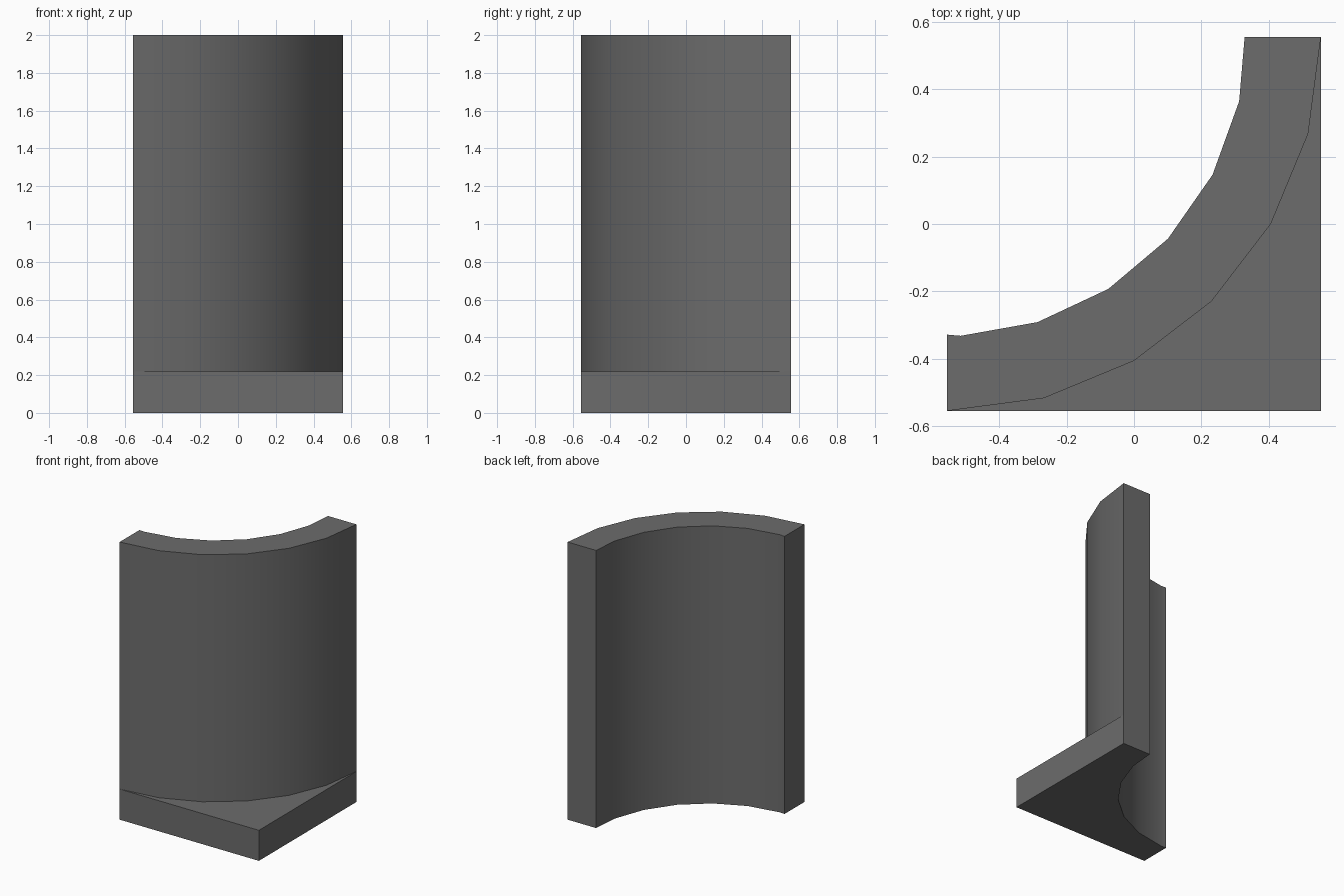
import bpy, bmesh
from math import radians, cos, sin, tan
from mathutils import Vector

cube = bpy.data.objects.get("Cube")
if cube:
    bpy.data.objects.remove(cube, do_unlink=True)

HALF, TOP, BASE_TOP = 0.555, 2.0, 0.22
OUTER, INNER, STEP = 2 * HALF, 0.888, 15

# Single dark grey material
grey = bpy.data.materials.new("dark grey")
grey.use_nodes = True
colour = (0.15, 0.15, 0.15, 1)
grey.diffuse_color = colour
grey.node_tree.nodes["Principled BSDF"].inputs["Base Color"].default_value = colour


def arc_point(radius, degrees):
    """Point on an arc centred on the back right corner of the footprint."""
    a = radians(degrees)
    return Vector((-HALF + radius * cos(a), HALF - radius * sin(a), 0))


def raise_faces(bm, faces, height):
    result = bmesh.ops.extrude_face_region(bm, geom=faces)["geom"]
    verts = [g for g in result if isinstance(g, bmesh.types.BMVert)]
    bmesh.ops.translate(bm, verts=verts, vec=(0, 0, height))
    return [g for g in result if isinstance(g, bmesh.types.BMFace)]


bm = bmesh.new()

# Footprint: curved wall strip and the corner block in front of it
outer = [bm.verts.new(arc_point(OUTER, i * STEP)) for i in range(7)]
end_radius = 0.8836
inner_points = [arc_point(end_radius, 0)]
inner_points += [arc_point(INNER, 12.4 + i * STEP) for i in range(6)]
inner_points.append(arc_point(end_radius, 90))
inner = [bm.verts.new(p) for p in inner_points]
corner = bm.verts.new((HALF, -HALF, 0))
wall = bm.faces.new(outer + inner[::-1])
block = bm.faces.new(outer[::-1] + [corner])

# Raise both to the base height, then the wall alone to the top
tops = raise_faces(bm, [wall, block], BASE_TOP)
wall_top = max(tops, key=lambda f: len(f.verts))
raise_faces(bm, [wall_top], TOP - BASE_TOP)
bmesh.ops.recalc_face_normals(bm, faces=bm.faces[:])

mesh = bpy.data.meshes.new("curved_corner_wall")
bm.to_mesh(mesh)
bm.free()
mesh.materials.append(grey)
obj = bpy.data.objects.new("curved_corner_wall", mesh)
bpy.context.collection.objects.link(obj)

# Smooth curves with crisp corners
bpy.ops.object.select_all(action="DESELECT")
obj.select_set(True)
bpy.context.view_layer.objects.active = obj
bpy.ops.object.shade_smooth_by_angle(angle=radians(30))
